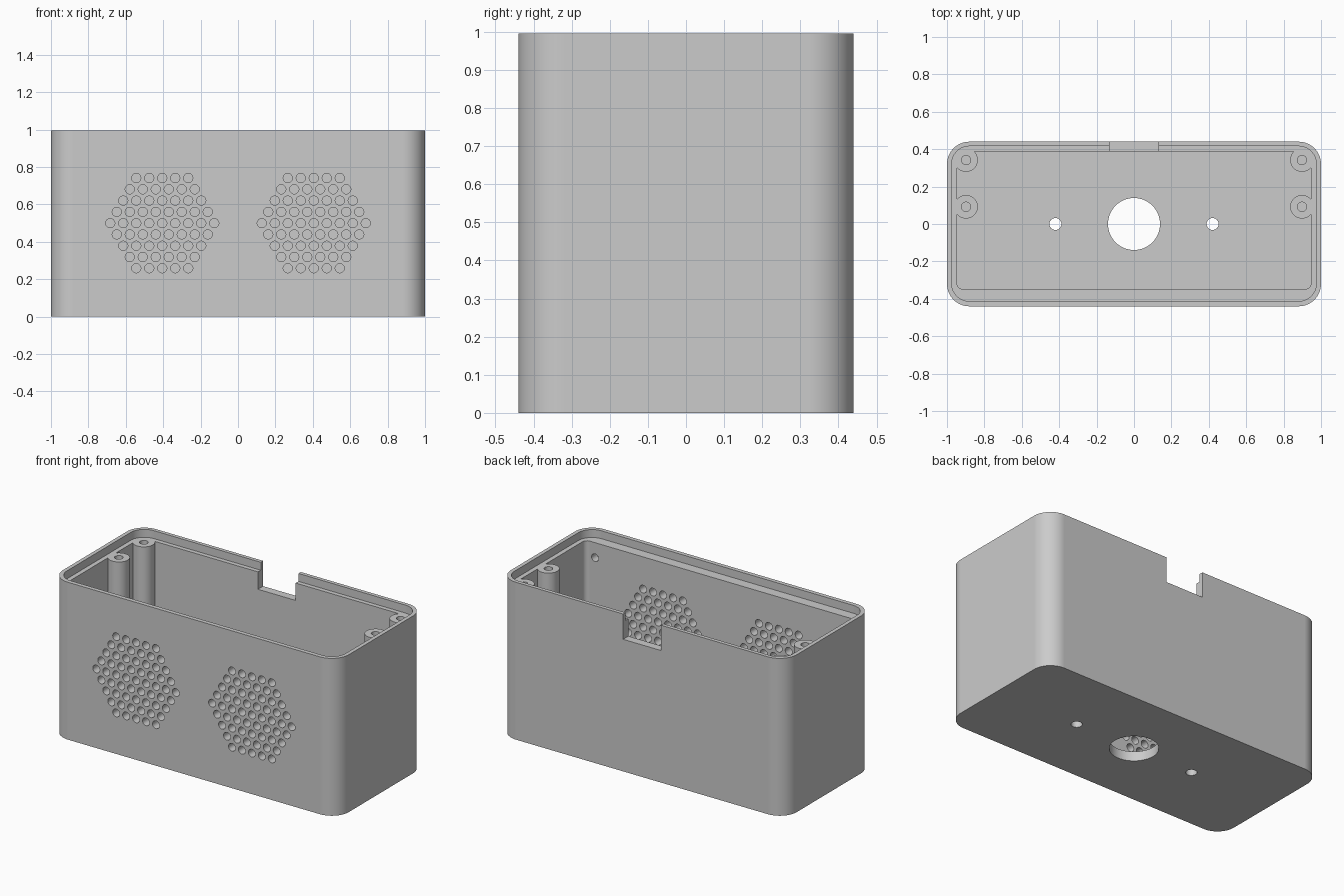
import bpy, bmesh, math
from mathutils import Matrix, Vector

if "Cube" in bpy.data.objects:
    bpy.data.objects.remove(bpy.data.objects["Cube"], do_unlink=True)

HEIGHT = 0.995
LEDGE = HEIGHT - 0.05      # height of the lid ledge and the screw post tops
FLOOR = 0.06
BACK_POSTS = [(sx * 0.898, y) for sx in (-1, 1) for y in (0.342, 0.092)]

grey = bpy.data.materials.new("plain_grey")
grey.use_nodes = True
colour = (0.6, 0.6, 0.6, 1)
grey.diffuse_color = colour
grey.node_tree.nodes["Principled BSDF"].inputs["Base Color"].default_value = colour


def finish(name, bm):
    bmesh.ops.recalc_face_normals(bm, faces=bm.faces)
    mesh = bpy.data.meshes.new(name)
    bm.to_mesh(mesh)
    bm.free()
    obj = bpy.data.objects.new(name, mesh)
    mesh.materials.append(grey)
    bpy.context.collection.objects.link(obj)
    return obj


def rounded_prism(name, half_x, front, back, radius, z0, z1, steps=14):
    """Upright block with rounded vertical corners."""
    bm = bmesh.new()
    corners = [(half_x, back), (-half_x, back), (-half_x, front), (half_x, front)]
    ring = []
    for i, (x, y) in enumerate(corners):
        cx = x - math.copysign(radius, x)
        cy = y - math.copysign(radius, y)
        for k in range(steps + 1):
            a = (i + k / steps) * math.pi / 2
            ring.append(bm.verts.new((cx + radius * math.cos(a),
                                      cy + radius * math.sin(a), z0)))
    base = bm.faces.new(ring)
    top = bmesh.ops.extrude_face_region(bm, geom=[base])["geom"]
    verts = [v for v in top if isinstance(v, bmesh.types.BMVert)]
    bmesh.ops.translate(bm, verts=verts, vec=(0, 0, z1 - z0))
    return finish(name, bm)


def rod(bm, start, end, radius, segments=24):
    a, b = Vector(start), Vector(end)
    turn = (b - a).to_track_quat('Z', 'Y').to_matrix().to_4x4()
    bmesh.ops.create_cone(bm, cap_ends=True, segments=segments,
                          radius1=radius, radius2=radius, depth=(b - a).length,
                          matrix=Matrix.Translation((a + b) / 2) @ turn)


def cut(target, cutter):
    cutter.hide_render = True
    mod = target.modifiers.new("cut", 'BOOLEAN')
    mod.operation = 'DIFFERENCE'
    mod.solver = 'EXACT'
    mod.object = cutter
    bpy.context.view_layer.objects.active = target
    bpy.ops.object.modifier_apply(modifier=mod.name)
    bpy.data.objects.remove(cutter, do_unlink=True)


# Outer shell
case = rounded_prism("speaker_case", 1.0, -0.44, 0.44, 0.12, 0, HEIGHT)

# Cavity, leaving the four screw posts standing against the side walls
cavity = rounded_prism("cavity_cutter", 0.946, -0.348, 0.388, 0.03,
                       FLOOR, HEIGHT - 0.02, steps=6)
bm = bmesh.new()
for x, y in BACK_POSTS:
    rod(bm, (x, y, -0.1), (x, y, 1.2), 0.063, 40)
cut(cavity, finish("post_cutter", bm))
cut(case, cavity)

# Recess for the lid inside the rim
cut(case, rounded_prism("lid_recess_cutter", 0.975, -0.413, 0.416, 0.095,
                        LEDGE, HEIGHT + 0.1))

bm = bmesh.new()
# Speaker grilles: hexagonal patterns of round holes
for cx in (-0.405, 0.405):
    for row in range(-4, 5):
        count = 9 - abs(row)
        for i in range(count):
            x = cx + (i - (count - 1) / 2) * 0.0695
            z = 0.5 + row * 0.0603
            rod(bm, (x, -0.5, z), (x, -0.3, z), 0.0245)
# Floor holes: one large opening and two small ones
for x, radius in ((-0.42, 0.032), (0, 0.139), (0.42, 0.032)):
    rod(bm, (x, 0, -0.1), (x, 0, 0.15), radius, 48)
# Screw holes in the posts
for x, y in BACK_POSTS:
    rod(bm, (x, y, 0.65), (x, y, 1.1), 0.025)
# Blind mounting holes inside the front wall
for x in (-0.88, 0.88):
    for z in (0.15, 0.85):
        rod(bm, (x, -0.40, z), (x, -0.30, z), 0.024)
# Cable notch in the back rim
bmesh.ops.create_cube(bm, size=1, matrix=Matrix.Translation((0, 0.43, 0.985))
                      @ Matrix.Diagonal((0.264, 0.2, 0.3, 1)))
cut(case, finish("hole_cutter", bm))

# Smooth rounded corners, crisp rims
bpy.ops.object.select_all(action='DESELECT')
case.select_set(True)
bpy.context.view_layer.objects.active = case
bpy.ops.object.shade_smooth_by_angle(angle=math.radians(30))
weighted = case.modifiers.new("even_shading", 'WEIGHTED_NORMAL')
weighted.keep_sharp = True
